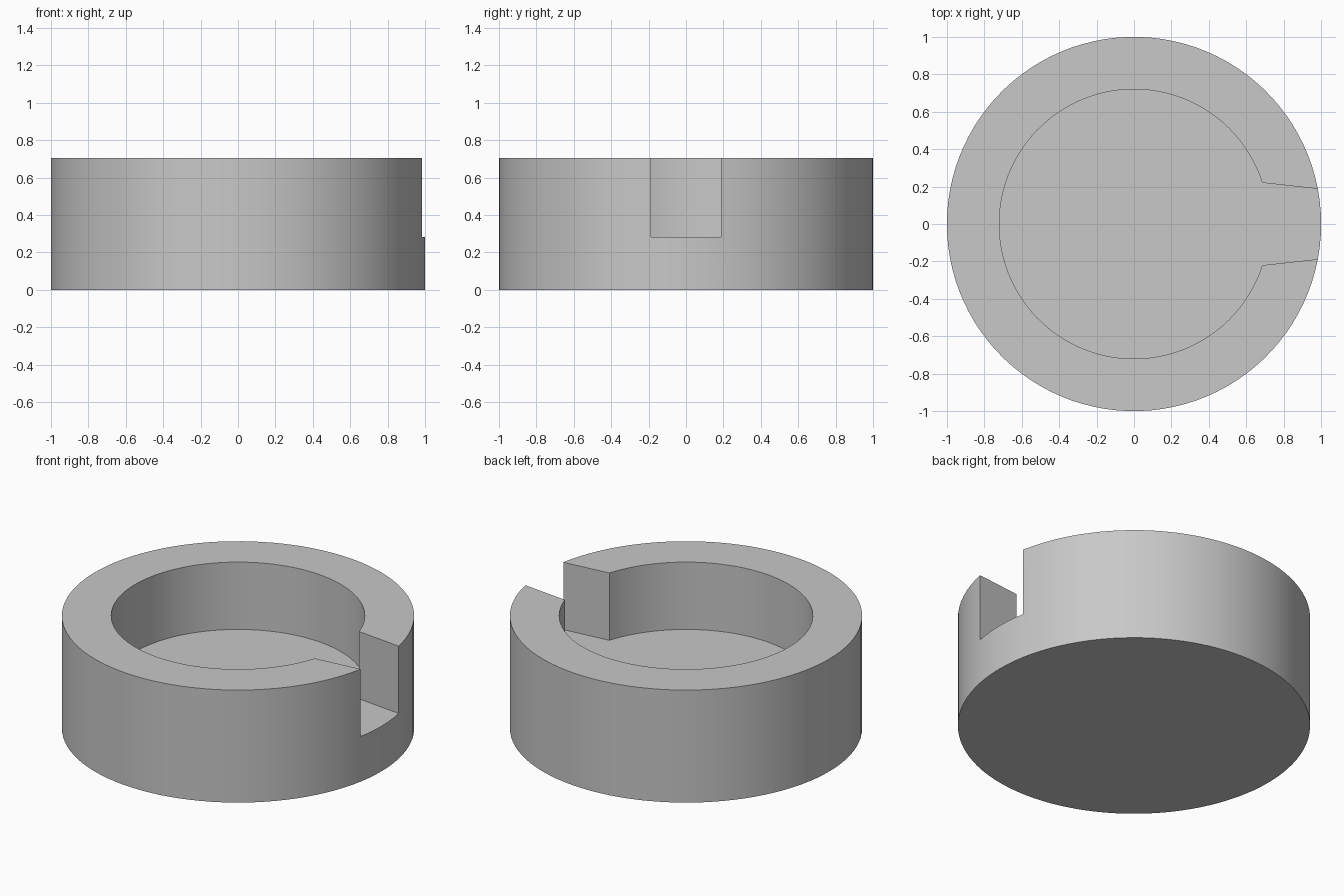
import bpy, bmesh, math

cube = bpy.data.objects.get("Cube")
if cube:
    bpy.data.objects.remove(cube, do_unlink=True)

HEIGHT, FLOOR = 0.705, 0.283
R_OUT, R_IN = 1.0, 0.72
SLOT_OUT, SLOT_IN = 0.189, 0.311   # half angles of the slot at the outer and inner wall
SEGS, SLOT_SEGS = 96, 6


def arc(bm, radius, start, end, steps, z):
    """Row of vertices along an arc, both ends included."""
    angles = [start + (end - start) * i / steps for i in range(steps + 1)]
    return [bm.verts.new((radius * math.cos(a), radius * math.sin(a), z)) for a in angles]


def bridge(bm, low, high, closed=False):
    """Quads between two matching rows of vertices."""
    count = len(low)
    for i in range(count if closed else count - 1):
        j = (i + 1) % count
        bm.faces.new((low[i], low[j], high[j], high[i]))


bm = bmesh.new()
full = 2 * math.pi

# Rows of the open ring wall
outer_low = arc(bm, R_OUT, SLOT_OUT, full - SLOT_OUT, SEGS, FLOOR)
outer_top = arc(bm, R_OUT, SLOT_OUT, full - SLOT_OUT, SEGS, HEIGHT)
inner_low = arc(bm, R_IN, SLOT_IN, full - SLOT_IN, SEGS, FLOOR)
inner_top = arc(bm, R_IN, SLOT_IN, full - SLOT_IN, SEGS, HEIGHT)
bridge(bm, outer_low, outer_top)
bridge(bm, inner_low, inner_top)
bridge(bm, outer_top, inner_top)

# Slot side walls
for end in (0, -1):
    bm.faces.new((outer_low[end], outer_top[end], inner_top[end], inner_low[end]))

# Outer rim of the slot, shared by the floor and the base
lip = arc(bm, R_OUT, -SLOT_OUT, SLOT_OUT, SLOT_SEGS, FLOOR)
for v in (lip[0], lip[-1]):
    bm.verts.remove(v)
lip = lip[1:-1]
bm.faces.new(inner_low + [outer_low[-1]] + lip + [outer_low[0]])

# Solid base
rim = outer_low + lip
bottom = [bm.verts.new((v.co.x, v.co.y, 0)) for v in rim]
bridge(bm, bottom, rim, closed=True)
bm.faces.new(bottom)

bmesh.ops.recalc_face_normals(bm, faces=bm.faces)
mesh = bpy.data.meshes.new("slotted_cup")
bm.to_mesh(mesh)
bm.free()

cup = bpy.data.objects.new("slotted_cup", mesh)
bpy.context.collection.objects.link(cup)

# Plain grey
grey = bpy.data.materials.new("plain_grey")
grey.use_nodes = True
colour = (0.58, 0.58, 0.58, 1)
grey.diffuse_color = colour
grey.node_tree.nodes["Principled BSDF"].inputs["Base Color"].default_value = colour
mesh.materials.append(grey)

# Smooth curved walls, sharp corners
bpy.ops.object.select_all(action="DESELECT")
cup.select_set(True)
bpy.context.view_layer.objects.active = cup
bpy.ops.object.shade_smooth_by_angle(angle=math.radians(30))
